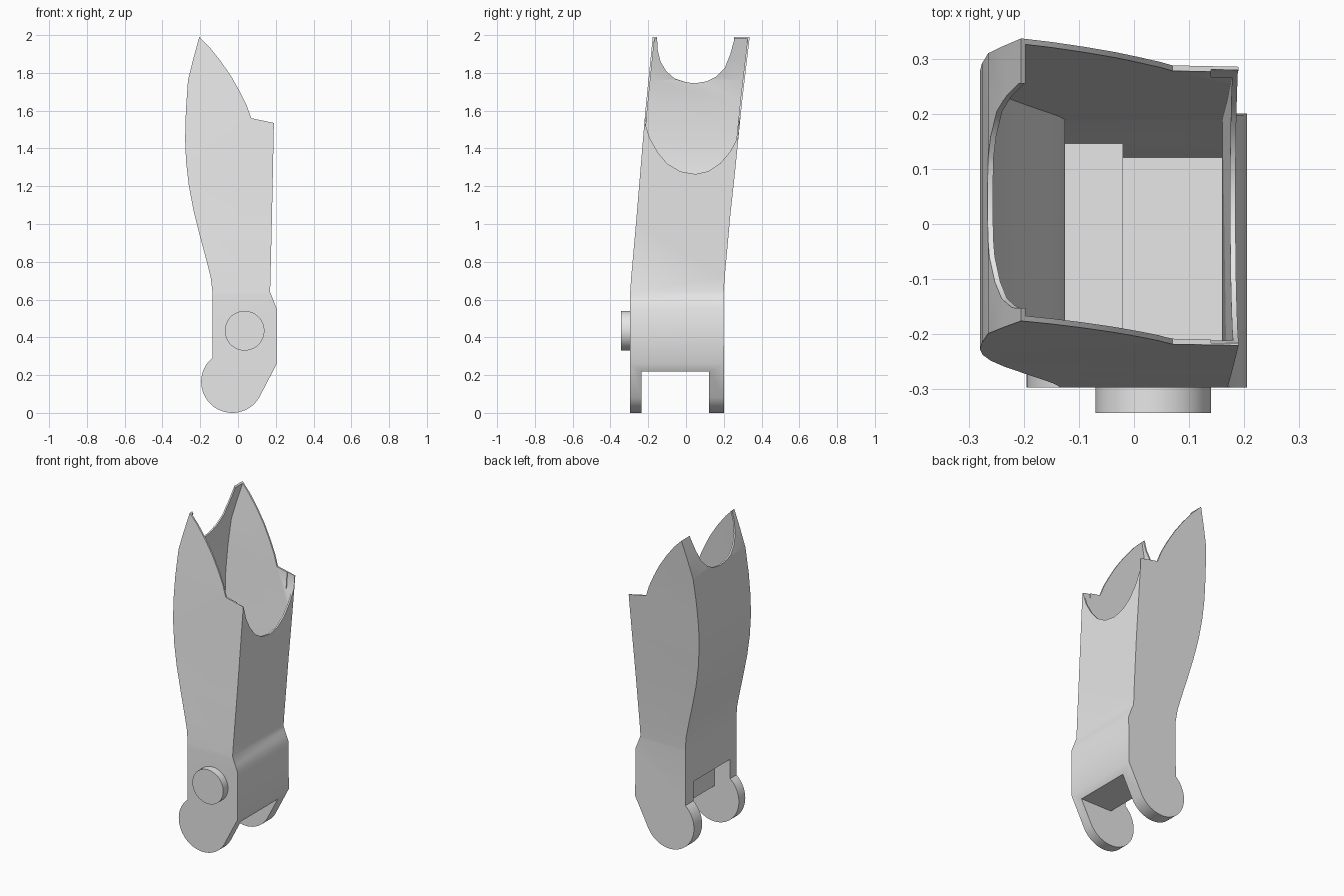
import bpy
import bmesh
from math import sin, cos, radians

if "Cube" in bpy.data.objects:
    bpy.data.objects.remove(bpy.data.objects["Cube"], do_unlink=True)

grey = bpy.data.materials.new("light grey")
grey.use_nodes = True
grey.diffuse_color = (0.8, 0.8, 0.8, 1)
grey.node_tree.nodes["Principled BSDF"].inputs["Base Color"].default_value = (0.8, 0.8, 0.8, 1)


def prism(name, points, axis, start, end):
    """Extrude an (x, z) outline along y, or a (y, z) outline along x."""
    bm = bmesh.new()
    place = (lambda p, t: (p[0], t, p[1])) if axis == "y" else (lambda p, t: (t, p[0], p[1]))
    rings = [[bm.verts.new(place(p, t)) for p in points] for t in (start, end)]
    count = len(points)
    for ring in rings:
        bm.faces.new(ring)
    for i in range(count):
        j = (i + 1) % count
        bm.faces.new((rings[0][i], rings[0][j], rings[1][j], rings[1][i]))
    bmesh.ops.recalc_face_normals(bm, faces=bm.faces)
    mesh = bpy.data.meshes.new(name)
    bm.to_mesh(mesh)
    bm.free()
    mesh.materials.append(grey)
    obj = bpy.data.objects.new(name, mesh)
    bpy.context.collection.objects.link(obj)
    return obj


def combine(target, tool, operation):
    """Apply a boolean and discard the tool."""
    mod = target.modifiers.new("cut", "BOOLEAN")
    mod.operation = operation
    mod.solver = "EXACT"
    mod.object = tool
    graph = bpy.context.evaluated_depsgraph_get()
    mesh = bpy.data.meshes.new_from_object(target.evaluated_get(graph))
    target.modifiers.clear()
    target.data = mesh
    bpy.data.objects.remove(tool, do_unlink=True)


def arc(cx, cz, radius, first, last, steps):
    angles = [radians(first + (last - first) * i / steps) for i in range(steps + 1)]
    return [(cx + radius * cos(a), cz + radius * sin(a)) for a in angles]


def inset(points, amount):
    return [(u + amount, z) for u, z in points]


# Shared edge curves of the forearm, bottom to top
rear_edge = [(-0.135, 0.64), (-0.145, 0.72), (-0.165, 0.8), (-0.2, 0.93), (-0.235, 1.07),
             (-0.26, 1.2), (-0.275, 1.33), (-0.28, 1.45), (-0.276, 1.6),
             (-0.265, 1.76), (-0.238, 1.87)]
front_y = [(-0.297, 0.62), (-0.29, 0.72), (-0.265, 1.0), (-0.24, 1.3), (-0.215, 1.6)]
back_y = [(0.198, 0.62), (0.205, 0.72), (0.235, 1.05), (0.262, 1.3), (0.297, 1.65)]

# Outer body: side outline with rounded cheeks and a swept top
outline = arc(-0.03, 0.165, 0.165, 130, 330, 32)
outline += [(0.205, 0.26), (0.205, 0.55), (0.19, 0.59), (0.17, 0.64), (0.18, 1.05), (0.19, 1.535)]
outline += [(0.07, 1.56), (0.045, 1.63), (0.01, 1.7), (-0.035, 1.78), (-0.09, 1.86),
            (-0.15, 1.935), (-0.205, 1.99)]
outline += rear_edge[::-1]
body = prism("forearm_shell", outline, "y", -0.6, 0.6)
taper = [(-0.297, -0.1)] + front_y + [(-0.165, 2.1), (0.35, 2.1)] + back_y[::-1] + [(0.203, -0.1)]
combine(body, prism("taper", taper, "x", -0.6, 0.6), "INTERSECT")

# Hollow interior with a stepped floor
room = [(0.185, 0.245), (0.195, 0.27), (0.195, 0.55), (0.16, 0.64), (0.17, 1.05),
        (0.18, 1.535), (0.185, 2.2), (-0.14, 2.2), (-0.195, 1.99)]
room += inset(rear_edge, 0.01)[::-1] + [(-0.125, 0.435), (-0.02, 0.435), (-0.02, 0.245)]
cavity = prism("cavity", room, "y", -0.6, 0.6)
depth = [(-0.24, 0.1), (-0.24, 0.4)] + inset(front_y, 0.01) + [(-0.155, 2.1), (-0.155, 2.3),
         (0.34, 2.3), (0.34, 2.1)] + inset(back_y, -0.01)[::-1] + [(0.145, 0.43), (0.12, 0.24), (0.12, 0.1)]
combine(cavity, prism("depth", depth, "x", -0.7, 0.7), "INTERSECT")
combine(body, cavity, "DIFFERENCE")

# Gap between the two hinge cheeks
gap = [(-0.4, -0.2), (0.4, -0.2), (0.4, 0.22), (-0.03, 0.22), (-0.03, 0.41), (-0.4, 0.41)]
combine(body, prism("gap", gap, "y", -0.235, 0.122), "DIFFERENCE")

# Scooped openings in the low and high end walls
low = [(-0.22, 1.65), (-0.216, 1.53), (-0.19, 1.45), (-0.15, 1.38), (-0.1, 1.32), (-0.03, 1.278),
       (0.05, 1.264), (0.12, 1.28), (0.18, 1.32), (0.235, 1.385), (0.275, 1.46), (0.287, 1.65)]
combine(body, prism("low_scoop", low, "x", 0.14, 0.4), "DIFFERENCE")
high = [(-0.153, 2.1), (-0.152, 1.93), (-0.135, 1.86), (-0.105, 1.81), (-0.06, 1.77), (0.0, 1.75),
        (0.05, 1.745), (0.11, 1.755), (0.16, 1.78), (0.205, 1.825), (0.235, 1.9), (0.255, 1.975), (0.257, 2.1)]
combine(body, prism("high_scoop", high, "x", -0.5, -0.12), "DIFFERENCE")

# Round hinge button on the front
button = prism("hinge_button", arc(0.035, 0.435, 0.105, 0, 350, 35), "y", -0.343, -0.29)

# Smooth the curved walls, keep the rims crisp
for obj in (body, button):
    bpy.ops.object.select_all(action="DESELECT")
    obj.select_set(True)
    bpy.context.view_layer.objects.active = obj
    bpy.ops.object.shade_smooth_by_angle(angle=radians(30))
